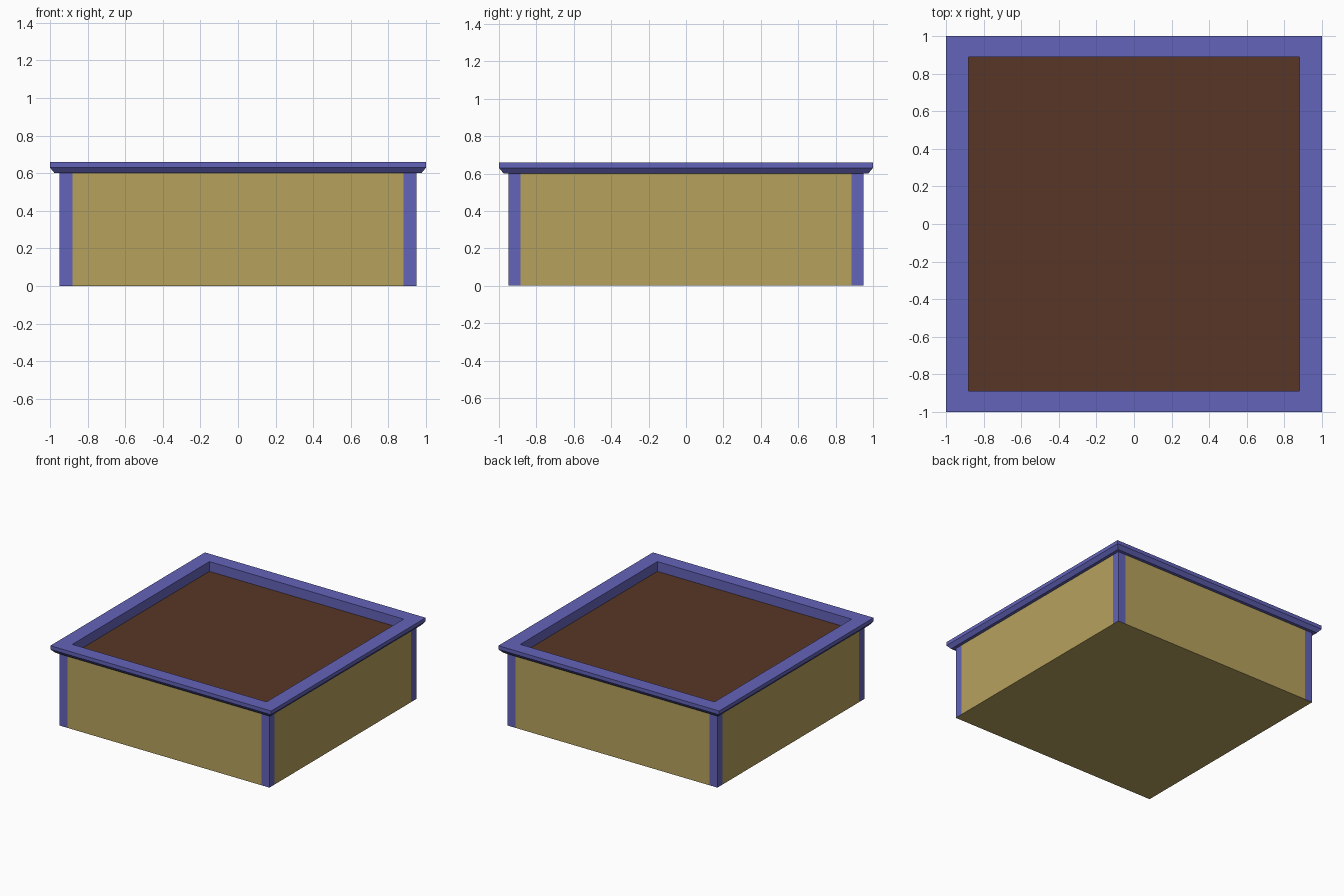
import bpy, bmesh

if "Cube" in bpy.data.objects:
    bpy.data.objects.remove(bpy.data.objects["Cube"])


def material(name, color):
    m = bpy.data.materials.new(name)
    m.diffuse_color = (*color, 1)
    m.use_nodes = True
    m.node_tree.nodes["Principled BSDF"].inputs["Base Color"].default_value = m.diffuse_color
    return m


blue = material("blue_trim", (0.125, 0.125, 0.49))
tan = material("tan_panel", (0.47, 0.36, 0.11))
brown = material("brown_soil", (0.10, 0.037, 0.02))


def finish(name, bm, mats):
    me = bpy.data.meshes.new(name)
    bm.to_mesh(me)
    bm.free()
    for m in mats:
        me.materials.append(m)
    ob = bpy.data.objects.new(name, me)
    bpy.context.collection.objects.link(ob)
    return ob


def ring(bm, pts, z):
    return [bm.verts.new((x, y, z)) for x, y in pts]


def bridge(bm, a, b):
    n = len(a)
    return [bm.faces.new((a[i], a[(i + 1) % n], b[(i + 1) % n], b[i])) for i in range(n)]


def rect(x, y):
    return [(-x, -y), (x, -y), (x, y), (-x, y)]


W, PX, PY, H = 0.95, 0.88, 0.885, 0.60     # body half width, panel half widths, height
IX, IY, SOIL, TOP = 0.88, 0.887, 0.58, 0.66  # opening, soil level, rim top

# Box body: flush tan panels between blue corner strips, tan underside
outline = [(-W, -W), (-PX, -W), (PX, -W),
           (W, -W), (W, -PY), (W, PY),
           (W, W), (PX, W), (-PX, W),
           (-W, W), (-W, PY), (-W, -PY)]
bm = bmesh.new()
low, high = ring(bm, outline, 0), ring(bm, outline, H)
for i, f in enumerate(bridge(bm, low, high)):
    f.material_index = 1 if i % 3 == 1 else 0
bm.faces.new(low[::-1]).material_index = 1
finish("planter_box", bm, [blue, tan])

# Rim: bevelled lip swept around the box, running down the inside to the soil
profile = [(W, W, H), (0.975, 0.975, H), (1, 1, 0.63), (1, 1, TOP),
           (IX, IY, TOP), (IX, IY, SOIL)]
bm = bmesh.new()
rings = [ring(bm, rect(x, y), z) for x, y, z in profile]
for a, b in zip(rings, rings[1:]):
    bridge(bm, a, b)
finish("rim", bm, [blue])

# Soil surface filling the opening
bm = bmesh.new()
bm.faces.new(ring(bm, rect(IX, IY), SOIL))
finish("soil", bm, [brown])
